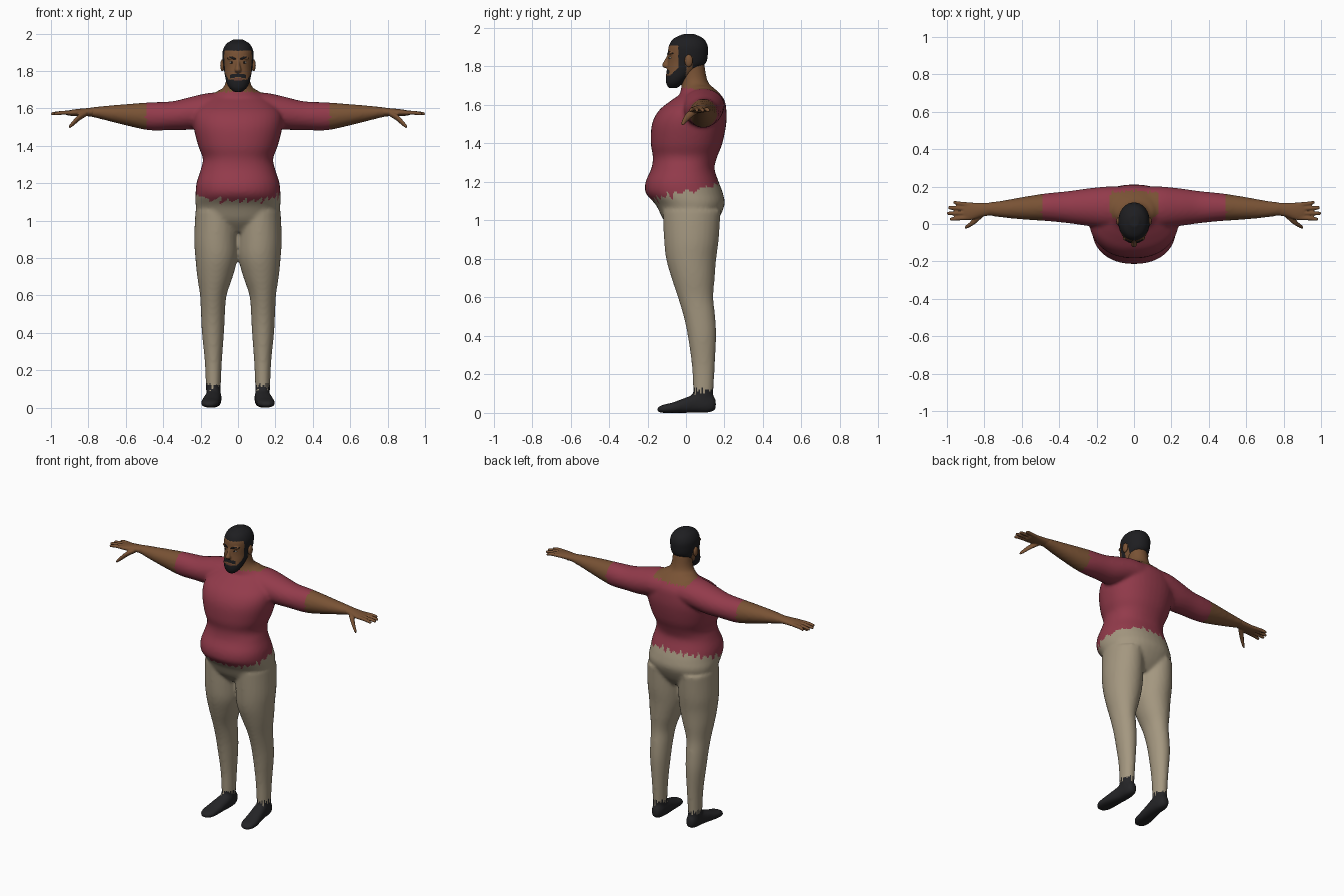
import bpy, bmesh
from math import sin, cos, pi, floor
from mathutils import Vector, Matrix

cube = bpy.data.objects.get("Cube")
if cube:
    bpy.data.objects.remove(cube, do_unlink=True)


def material(name, r, g, b):
    m = bpy.data.materials.new(name)
    m.use_nodes = True
    m.diffuse_color = (r, g, b, 1)
    bsdf = next(n for n in m.node_tree.nodes if n.type == 'BSDF_PRINCIPLED')
    bsdf.inputs["Base Color"].default_value = (r, g, b, 1)
    bsdf.inputs["Roughness"].default_value = 0.8
    return m


SKIN = material("brown skin", 0.19, 0.085, 0.035)
SHIRT = material("crimson shirt", 0.29, 0.043, 0.07)
TROUSERS = material("khaki trousers", 0.37, 0.31, 0.215)
SHOES = material("charcoal shoes", 0.018, 0.018, 0.02)
HAIR = material("black hair", 0.013, 0.013, 0.015)
LIP = material("dark lip", 0.14, 0.05, 0.032)
WHITE = material("eye white", 0.5, 0.47, 0.42)


def spline(a, b, c, d, t):
    return [0.5 * (2 * q + (r - p) * t + (2 * p - 5 * q + 4 * r - s) * t * t
                   + (3 * q - p - 3 * r + s) * t ** 3) for p, q, r, s in zip(a, b, c, d)]


def loft(bm, axis, stations, side=1, power=1.0, sides=28, steps=4):
    """Closed tube; station = (position on axis, two centres, two radii)."""
    last = len(stations) - 1
    rows = []
    for i in range(last):
        four = [stations[min(max(i + k, 0), last)] for k in (-1, 0, 1, 2)]
        rows += [spline(*four, s / steps) for s in range(steps)]
    rows.append(stations[-1])
    rings = []
    for t, c1, c2, r1, r2 in rows:
        ring = []
        for k in range(sides):
            ca, sa = cos(2 * pi * k / sides), sin(2 * pi * k / sides)
            u = c1 + r1 * abs(ca) ** power * (1 if ca > 0 else -1)
            v = c2 + r2 * abs(sa) ** power * (1 if sa > 0 else -1)
            x, y, z = {'x': (t, u, v), 'y': (u, t, v), 'z': (u, v, t)}[axis]
            ring.append(bm.verts.new((x * side, y, z)))
        rings.append(ring)
    for low, high in zip(rings, rings[1:]):
        for k in range(sides):
            n = (k + 1) % sides
            bm.faces.new((low[k], low[n], high[n], high[k]))
    bm.faces.new(rings[0])
    bm.faces.new(rings[-1])


def ball(bm, centre, radii):
    bmesh.ops.create_uvsphere(bm, u_segments=24, v_segments=14, radius=1,
                              matrix=Matrix.Translation(centre) @ Matrix.Diagonal((*radii, 1)))


def finish(name, bm, materials, voxel=0, smooth=0, rule=None):
    """Fuse overlapping volumes into one skin, then colour its faces by rule."""
    bmesh.ops.recalc_face_normals(bm, faces=bm.faces[:])
    mesh = bpy.data.meshes.new(name)
    bm.to_mesh(mesh)
    bm.free()
    ob = bpy.data.objects.new(name, mesh)
    bpy.context.collection.objects.link(ob)
    if voxel:
        remesh = ob.modifiers.new("fuse", 'REMESH')
        remesh.mode = 'VOXEL'
        remesh.voxel_size = voxel
        soften = ob.modifiers.new("soften", 'SMOOTH')
        soften.factor = 0.5
        soften.iterations = smooth
        graph = bpy.context.evaluated_depsgraph_get()
        ob.data = bpy.data.meshes.new_from_object(ob.evaluated_get(graph))
        ob.modifiers.clear()
        ob.data.name = name
    ob.data.materials.clear()
    for m in materials:
        ob.data.materials.append(m)
    for p in ob.data.polygons:
        p.use_smooth = True
        if rule:
            p.material_index = materials.index(rule(*p.center))
    return ob


# Body: torso, neck, arms, legs and feet fused into one skin
body = bmesh.new()
loft(body, 'z', [(.94, 0, .03, .10, .09), (1.0, 0, .025, .2, .14), (1.08, 0, .022, .226, .178),
                 (1.14, 0, -.008, .227, .2), (1.2, 0, -.02, .222, .19), (1.27, 0, -.016, .2, .164),
                 (1.33, 0, -.005, .188, .167), (1.4, 0, .003, .213, .186), (1.5, 0, .016, .237, .193),
                 (1.57, 0, .034, .235, .176), (1.62, 0, .06, .2, .142), (1.66, 0, .075, .15, .1),
                 (1.70, 0, .07, .1, .06)], power=0.9, sides=40)
loft(body, 'z', [(1.6, 0, .07, .15, .1), (1.665, 0, .065, .125, .095), (1.7, 0, .052, .088, .075),
                 (1.74, 0, .042, .066, .066), (1.82, 0, .03, .06, .065)])
for side in (1, -1):
    loft(body, 'x', [(.05, .09, 1.595, .11, .09), (.15, .09, 1.593, .11, .09),
                     (.25, .09, 1.574, .1, .088), (.35, .09, 1.561, .086, .077),
                     (.47, .09, 1.557, .074, .075), (.58, .085, 1.564, .062, .06),
                     (.7, .08, 1.574, .046, .04), (.79, .08, 1.58, .034, .024),
                     (.84, .075, 1.578, .03, .015)], side)
    loft(body, 'z', [(1.05, .115, .03, .113, .15), (.9, .116, .028, .118, .142),
                     (.8, .115, .027, .113, .13), (.7, .123, .037, .095, .112),
                     (.6, .132, .05, .071, .092), (.5, .134, .07, .064, .082),
                     (.4, .134, .083, .059, .074), (.25, .132, .09, .046, .06),
                     (.12, .132, .09, .04, .053), (.05, .133, .09, .036, .05)], side)
    loft(body, 'y', [(.155, .13, .045, .022, .028), (.12, .13, .05, .037, .048),
                     (.06, .13, .05, .042, .05), (0, .138, .04, .046, .04),
                     (-.07, .147, .027, .051, .027), (-.12, .15, .021, .045, .021),
                     (-.148, .15, .016, .022, .013)], side, power=0.8)


def ragged(a, size):
    """Uneven saw-tooth edge for the hems."""
    return size * (2 * abs(a - floor(a) - 0.5) - 0.5) * (1 + 0.6 * sin(2.3 * a))


def body_colour(x, y, z):
    if abs(x) > 0.49 + ragged(z * 30 + y * 20, .012):
        return SKIN
    if abs(x) < .13 and z > 1.69 - .2 * max(0, y) + ragged(x * 40, .01):
        return SKIN
    if z > 1.15 + .25 * y + ragged(x * 22 + y * 16, .035):
        return SHIRT
    if z > .115 + ragged(x * 60 + y * 45, .035):
        return TROUSERS
    return SHOES


finish("clothed_body", body, [SKIN, SHIRT, TROUSERS, SHOES], .0105, 5, body_colour)

# Hands with four fingers and a lowered thumb
for label, side in (("left", 1), ("right", -1)):
    hand = bmesh.new()
    loft(hand, 'x', [(.77, .08, 1.58, .034, .024), (.82, .075, 1.579, .038, .021),
                     (.87, .068, 1.577, .047, .018), (.905, .068, 1.575, .046, .014),
                     (.915, .068, 1.575, .038, .01)], side)
    for base, tip, reach in ((.104, .116, .968), (.081, .087, .994), (.057, .057, 1.0), (.034, .026, .985)):
        loft(hand, 'x', [(.88, base, 1.577, .012, .012), (.94, (base + tip) / 2, 1.576, .011, .011),
                         (reach - .008, tip, 1.571, .009, .009), (reach, tip, 1.57, .004, .004)],
             side, sides=12)
    loft(hand, 'x', [(.81, .055, 1.572, .02, .014), (.85, .02, 1.55, .02, .018),
                     (.88, -.005, 1.522, .013, .016), (.9, -.017, 1.503, .009, .01),
                     (.905, -.02, 1.5, .004, .004)], side, sides=14)
    finish(label + "_hand", hand, [SKIN], .005, 2)

# Head with nose and brow ridge fused in; hair and beard by region
head = bmesh.new()
loft(head, 'z', [(1.688, 0, -.068, .022, .022), (1.71, 0, -.06, .047, .042),
                 (1.74, 0, -.045, .062, .06), (1.78, 0, -.02, .071, .08),
                 (1.82, 0, .004, .077, .1), (1.87, 0, .01, .083, .104), (1.91, 0, .012, .081, .1),
                 (1.945, 0, .013, .062, .078), (1.968, 0, .015, .025, .03)], power=0.95, sides=36)
loft(head, 'z', [(1.862, 0, -.086, .009, .01), (1.83, 0, -.098, .011, .015),
                 (1.806, 0, -.104, .018, .021), (1.793, 0, -.1, .014, .014)], sides=16)
for side in (1, -1):
    ball(head, (side * .034, -.078, 1.868), (.026, .014, .008))


def head_colour(x, y, z):
    if z > 1.908 or (y > -.035 and z > 1.85) or (y > .035 and z > 1.79):
        return HAIR
    if -.04 < y < 0 and z > 1.74:
        return HAIR
    if abs(x) < .019 and 1.75 < z < 1.762 and y < -.06:
        return LIP
    if abs(x) < .042 and 1.768 - .2 * abs(x) < z < 1.787 - .15 * abs(x) and y < -.06:
        return HAIR
    if y < 0 and z < 1.752 + .9 * max(0, y + .085):
        return HAIR
    return SKIN


finish("head", head, [SKIN, HAIR, LIP], .0045, 3, head_colour)

# Ears, eyes and eyebrows
for label, side in (("left", 1), ("right", -1)):
    ear = bmesh.new()
    ball(ear, (side * .083, .014, 1.83), (.012, .021, .032))
    finish(label + "_ear", ear, [SKIN])
    eye = bmesh.new()
    ball(eye, (side * .033, -.079, 1.845), (.014, .01, .006))
    finish(label + "_eye", eye, [WHITE])
    iris = bmesh.new()
    ball(iris, (side * .033, -.0865, 1.845), (.0055, .004, .0055))
    finish(label + "_iris", iris, [HAIR])
    brow = bmesh.new()
    loft(brow, 'x', [(.012, -.094, 1.863, .004, .003), (.025, -.093, 1.868, .004, .006),
                     (.042, -.085, 1.873, .005, .005), (.06, -.069, 1.868, .004, .002)], side, sides=12)
    finish(label + "_eyebrow", brow, [HAIR])
